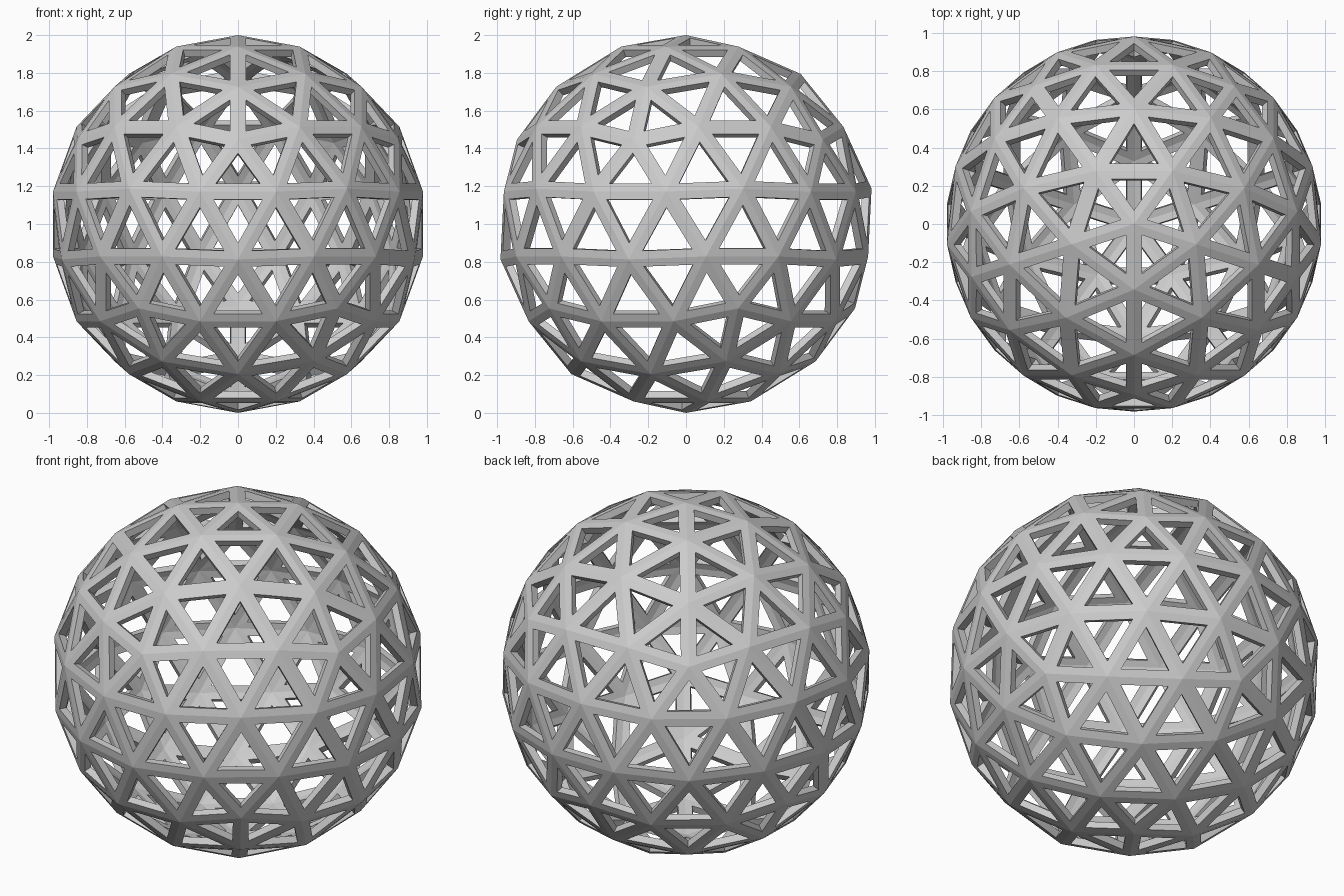
import bpy, bmesh
from math import sin, cos, radians, sqrt
from mathutils import Vector

if "Cube" in bpy.data.objects:
    bpy.data.objects.remove(bpy.data.objects["Cube"])

FREQ = 3        # splits per icosahedron edge
INSET = 0.043   # half width of a strut
DEPTH = 0.04    # strut thickness, inward


def ring(start, z):
    r = sqrt(1 - z * z)
    return [Vector((r * cos(radians(start + 72 * i)), r * sin(radians(start + 72 * i)), z))
            for i in range(5)]


# Icosahedron standing on a vertex
h = 1 / sqrt(5)
up, low = ring(-90, h), ring(-54, -h)
top, bottom = Vector((0, 0, 1)), Vector((0, 0, -1))
faces = []
for i in range(5):
    j = (i + 1) % 5
    faces += [(top, up[i], up[j]), (up[i], low[i], up[j]),
              (low[i], low[j], up[j]), (bottom, low[j], low[i])]

bm = bmesh.new()


def split(a, b, c):
    """Divide one face into small triangles pushed onto the sphere."""
    def p(i, j):
        return bm.verts.new((a * (FREQ - i - j) + b * i + c * j).normalized())
    for i in range(FREQ):
        for j in range(FREQ - i):
            bm.faces.new((p(i, j), p(i + 1, j), p(i, j + 1)))
            if i + j < FREQ - 1:
                bm.faces.new((p(i + 1, j), p(i + 1, j + 1), p(i, j + 1)))


for f in faces:
    split(*f)
bmesh.ops.remove_doubles(bm, verts=bm.verts[:], dist=1e-4)
bmesh.ops.recalc_face_normals(bm, faces=bm.faces[:])

# Cut a triangular opening in every panel
panels = bm.faces[:]
bmesh.ops.inset_individual(bm, faces=panels, thickness=INSET, use_even_offset=True)
bmesh.ops.delete(bm, geom=panels, context='FACES')
bmesh.ops.translate(bm, verts=bm.verts[:], vec=(0, 0, 1))

mesh = bpy.data.meshes.new("lattice_sphere")
bm.to_mesh(mesh)
bm.free()
sphere = bpy.data.objects.new("lattice_sphere", mesh)
bpy.context.collection.objects.link(sphere)

# Give the struts thickness
solid = sphere.modifiers.new("thickness", 'SOLIDIFY')
solid.thickness = DEPTH
solid.offset = -1
